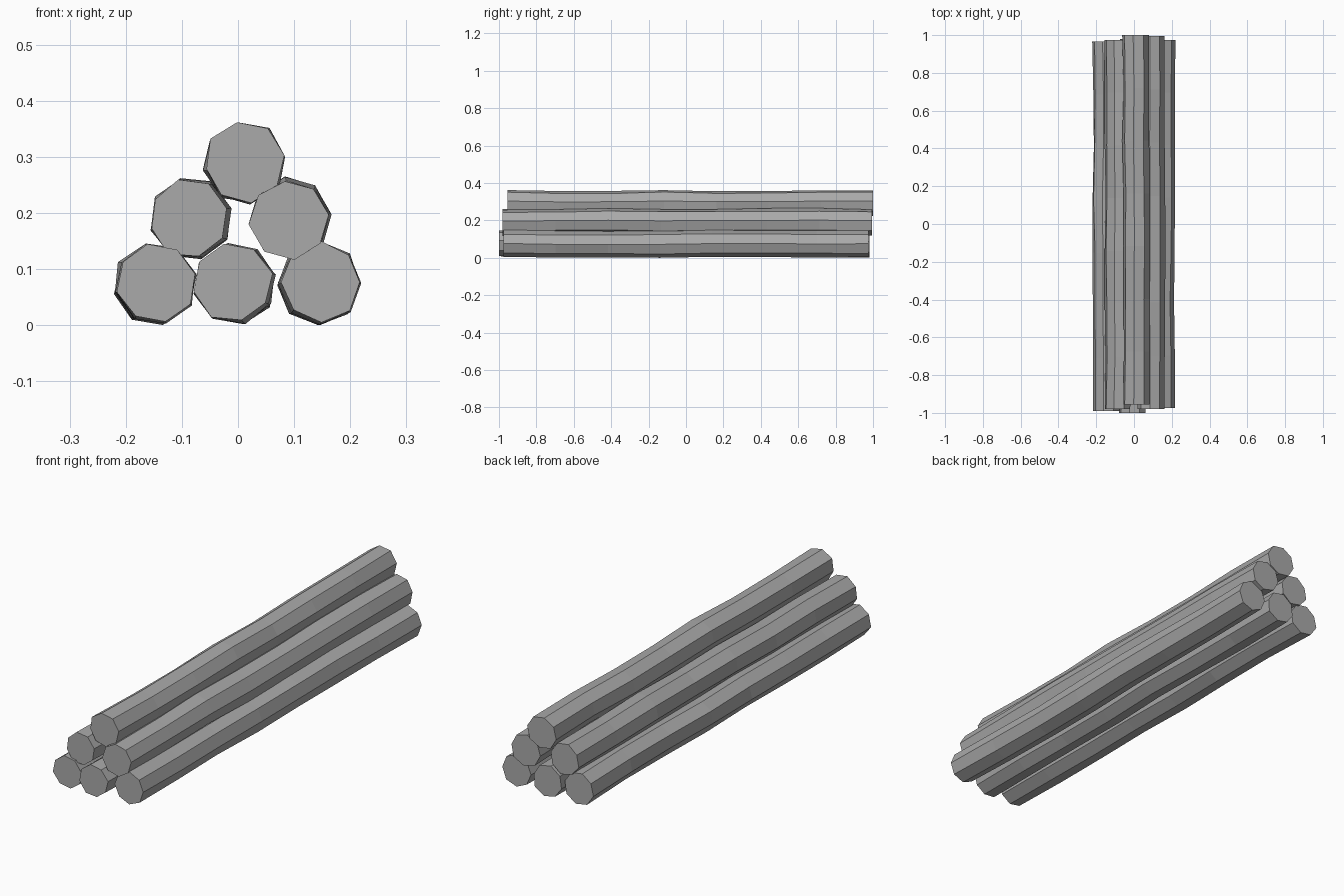
import bpy, bmesh, math, random

cube = bpy.data.objects.get("Cube")
if cube:
    bpy.data.objects.remove(cube)

SIDES, RINGS, RADIUS = 8, 8, 0.071

grey = bpy.data.materials.new("plain_grey")
grey.use_nodes = True
colour = (0.4, 0.4, 0.4, 1)
grey.diffuse_color = colour
grey.node_tree.nodes["Principled BSDF"].inputs["Base Color"].default_value = colour


def add_log(name, x, z, front, back, turn, seed):
    """Flat-sided log along y whose rings wander slightly off axis."""
    rng = random.Random(seed)
    bm = bmesh.new()
    rings = []
    for i in range(RINGS):
        y = front + (back - front) * i / (RINGS - 1)
        cx, cz = x + rng.uniform(-.004, .004), z + rng.uniform(-.003, .003)
        ring = []
        for k in range(SIDES):
            a = math.radians(turn) + math.tau * k / SIDES
            r = RADIUS + rng.uniform(-.003, .003)
            ring.append(bm.verts.new((cx + r * math.cos(a), y,
                                      max(0, cz + r * math.sin(a)))))
        rings.append(ring)
    # Bark sides
    for a, b in zip(rings, rings[1:]):
        for k in range(SIDES):
            n = (k + 1) % SIDES
            bm.faces.new((a[k], a[n], b[n], b[k]))
    # Sawn ends
    bm.faces.new(rings[0])
    bm.faces.new(rings[-1])
    bmesh.ops.recalc_face_normals(bm, faces=bm.faces)
    mesh = bpy.data.meshes.new(name)
    bm.to_mesh(mesh)
    bm.free()
    mesh.materials.append(grey)
    bpy.context.collection.objects.link(bpy.data.objects.new(name, mesh))


# Pyramid stack: name, x, z, front end, back end, turn in degrees
logs = [
    ("bottom_right_log", -.148, .074, -.99, .965, 13),
    ("bottom_middle_log", -.006, .074, -1, .98, 13),
    ("bottom_left_log", .145, .074, -.975, .975, 0),
    ("middle_right_log", -.086, .19, -.98, .975, 15),
    ("middle_left_log", .094, .191, -.98, .995, 7),
    ("top_log", .01, .289, -.955, 1, 10),
]
for seed, log in enumerate(logs):
    add_log(*log, seed)
